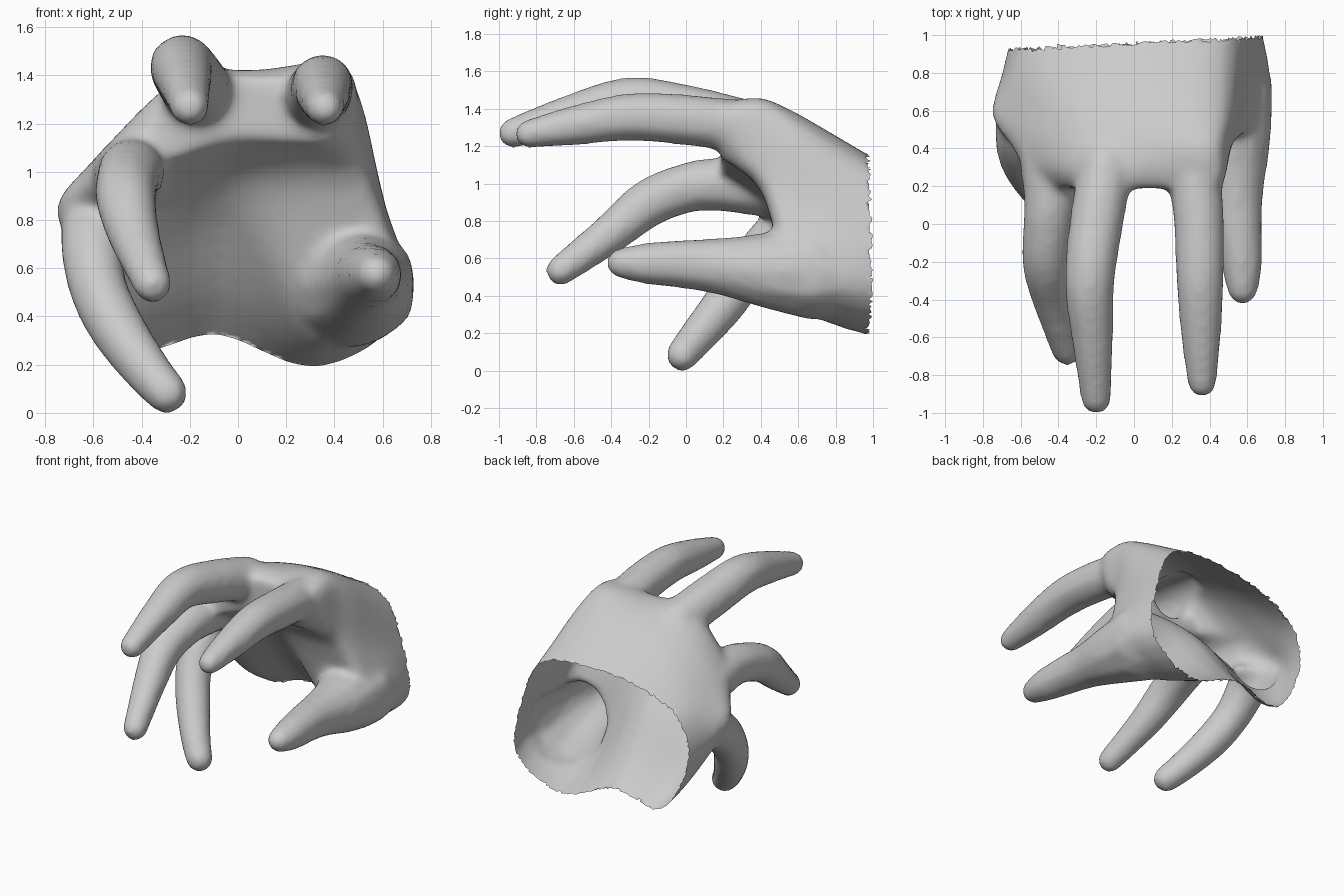
import bpy, bmesh, random
from mathutils import Vector

if "Cube" in bpy.data.objects:
    bpy.data.objects.remove(bpy.data.objects["Cube"])

random.seed(4)


def spline(pts, steps, closed=False):
    """Catmull-Rom resampling of points of any dimension."""
    n, out = len(pts), []
    for i in range(n if closed else n - 1):
        if closed:
            a, b, c, d = (pts[(i + k) % n] for k in (-1, 0, 1, 2))
        else:
            a, b, c, d = (pts[min(max(i + k, 0), n - 1)] for k in (-1, 0, 1, 2))
        for s in range(steps):
            t = s / steps
            out.append(tuple(
                0.5 * (2 * q + (r - p) * t + (2 * p - 5 * q + 4 * r - u) * t * t
                       + (3 * q - p - 3 * r + u) * t ** 3)
                for p, q, r, u in zip(a, b, c, d)))
    return out if closed else out + [tuple(pts[-1])]


def add_digit(bm, path):
    """Finger as a dense chain of balls (x, y, z, radius)."""
    for x, y, z, r in spline(path, 10):
        ret = bmesh.ops.create_icosphere(bm, subdivisions=2, radius=r)
        bmesh.ops.translate(bm, verts=ret["verts"], vec=(x, y, z))


def add_palm(bm, sections):
    """Palm as a closed loft through x-z outlines spaced along y."""
    rings = [[(x, y, z) for x, z in spline(o, 4, True)] for y, o in sections]
    columns = [spline(col, 4) for col in zip(*rings)]
    loops = [[bm.verts.new(p) for p in ring] for ring in zip(*columns)]
    n = len(loops[0])
    faces = [bm.faces.new((a[i], a[(i + 1) % n], b[(i + 1) % n], b[i]))
             for a, b in zip(loops, loops[1:]) for i in range(n)]
    faces += [bm.faces.new(loops[0]), bm.faces.new(loops[-1])]
    bmesh.ops.recalc_face_normals(bm, faces=faces)


# Outlines run from the thumb side over the back of the hand and under the palm
palm = [
    (1.08, [(.63, .75), (.48, 1.04), (.1, 1.09), (-.33, 1.04), (-.58, .88),
            (-.62, .58), (-.42, .19), (-.08, .2), (.33, .17), (.64, .38)]),
    (.80, [(.62, .83), (.48, 1.2), (.1, 1.25), (-.33, 1.15), (-.62, .97),
           (-.69, .68), (-.47, .34), (-.08, .49), (.33, .24), (.71, .43)]),
    (.58, [(.585, .91), (.48, 1.33), (.12, 1.37), (-.3, 1.26), (-.64, 1.0),
           (-.75, .82), (-.5, .61), (-.06, .79), (.33, .4), (.7, .45)]),
    (.42, [(.52, 1.08), (.45, 1.43), (.12, 1.42), (-.27, 1.34), (-.58, 1.07),
           (-.65, .9), (-.45, .85), (-.05, .97), (.3, .92), (.49, .94)]),
    (.28, [(.49, 1.25), (.44, 1.44), (.12, 1.42), (-.23, 1.4), (-.51, 1.12),
           (-.55, .98), (-.4, .97), (-.05, 1.07), (.25, 1.08), (.44, 1.09)]),
    (.19, [(.46, 1.3), (.41, 1.42), (.1, 1.38), (-.18, 1.39), (-.4, 1.16),
           (-.45, 1.05), (-.35, 1.03), (-.05, 1.14), (.2, 1.13), (.37, 1.14)]),
]

# Digits from tip to knuckle
digits = [
    [(.575, -.345, .575, .085), (.57, -.2, .572, .115), (.55, 0, .568, .135),
     (.535, .2, .555, .158), (.52, .45, .535, .21), (.48, .68, .53, .265)],  # thumb
    [(.36, -.84, 1.265, .08), (.355, -.6, 1.31, .11), (.35, -.3, 1.355, .132),
     (.345, 0, 1.34, .14), (.32, .28, 1.305, .145)],               # index
    [(-.2, -.925, 1.27, .085), (-.22, -.6, 1.37, .116), (-.235, -.3, 1.435, .138),
     (-.2, 0, 1.385, .148), (-.15, .3, 1.31, .15)],                # middle
    [(-.355, -.67, .535, .085), (-.43, -.4, .735, .112), (-.465, -.2, .895, .132),
     (-.455, 0, .975, .138), (-.445, .15, .995, .145), (-.46, .4, .98, .16)],  # ring
    [(-.295, -.02, .083, .092), (-.38, .06, .18, .104), (-.5, .2, .35, .12),
     (-.58, .32, .52, .125), (-.6, .45, .68, .14), (-.58, .6, .8, .16)],  # little
]

bm = bmesh.new()
add_palm(bm, palm)
for d in digits:
    add_digit(bm, d)
mesh = bpy.data.meshes.new("hand")
bm.to_mesh(mesh)
bm.free()
hand = bpy.data.objects.new("hand", mesh)
bpy.context.collection.objects.link(hand)

# Fuse the volumes into one skin and soften the joins
rm = hand.modifiers.new("fuse", "REMESH")
rm.mode = "VOXEL"
rm.voxel_size = 0.022
sm = hand.modifiers.new("soften", "SMOOTH")
sm.factor = 0.5
sm.iterations = 14
dg = bpy.context.evaluated_depsgraph_get()
fused = bpy.data.meshes.new_from_object(hand.evaluated_get(dg))
hand.modifiers.clear()
hand.data = fused

# Open, ragged wrist: cut the end cap away and leave a hollow shell
bm = bmesh.new()
bm.from_mesh(fused)
geom = bm.verts[:] + bm.edges[:] + bm.faces[:]
bmesh.ops.bisect_plane(bm, geom=geom, plane_co=(0, .955, 0),
                       plane_no=Vector((-.05, 1, 0)).normalized(), clear_outer=True)
for v in bm.verts:
    if v.is_boundary:
        v.co.y += random.uniform(-.012, .012)
        if random.random() < .12:
            v.co.y -= random.uniform(-.01, .03)
for f in bm.faces:
    f.smooth = True
bm.to_mesh(fused)
bm.free()
